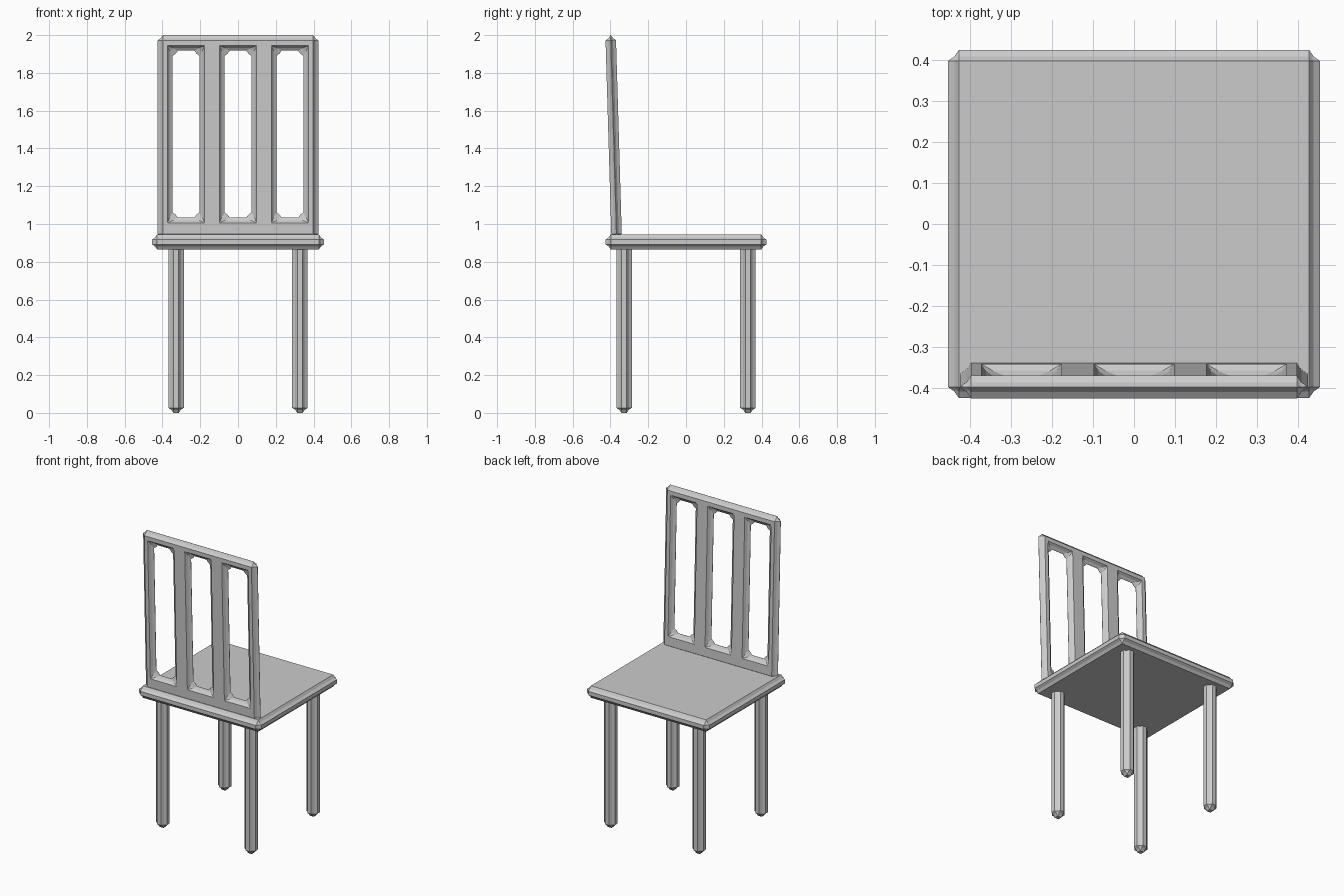
import bpy
import bmesh
import math

if "Cube" in bpy.data.objects:
    bpy.data.objects.remove(bpy.data.objects["Cube"], do_unlink=True)

grey = bpy.data.materials.new("plain_grey")
grey.use_nodes = True
grey.diffuse_color = (0.6, 0.6, 0.6, 1)
grey.node_tree.nodes["Principled BSDF"].inputs["Base Color"].default_value = (0.6, 0.6, 0.6, 1)

BEVEL = 0.027


def add_part(name, bm, location=(0, 0, 0)):
    """Turn a bmesh into an object with hollow-profiled edges."""
    bmesh.ops.recalc_face_normals(bm, faces=bm.faces)
    mesh = bpy.data.meshes.new(name)
    bm.to_mesh(mesh)
    bm.free()
    mesh.materials.append(grey)
    obj = bpy.data.objects.new(name, mesh)
    bpy.context.collection.objects.link(obj)
    obj.location = location
    bevel = obj.modifiers.new("edge_cove", "BEVEL")
    bevel.width = BEVEL
    bevel.segments = 2
    bevel.profile = 0.17
    bevel.limit_method = "ANGLE"
    bevel.angle_limit = math.radians(40)
    return obj


def box(name, size, location):
    bm = bmesh.new()
    bmesh.ops.create_cube(bm, size=1)
    bmesh.ops.scale(bm, vec=size, verts=bm.verts)
    return add_part(name, bm, location)


# Seat
box("seat", (0.91, 0.85, 0.08), (0, 0, 0.905))

# Legs
for side, x in (("right", -0.328), ("left", 0.328)):
    for end, y in (("front", -0.328), ("back", 0.328)):
        box(f"{end}_{side}_leg", (0.082, 0.082, 0.92), (x, y, 0.46))

# Backrest: a plate with three tall openings
xs = (-0.425, -0.346, -0.204, -0.071, 0.071, 0.204, 0.346, 0.425)
zs = (0, 0.114, 0.998, 1.08)
thick = 0.0555
bm = bmesh.new()
grid = [[bm.verts.new((x, -thick / 2, z)) for x in xs] for z in zs]
for row in range(3):
    for col in range(7):
        if row == 1 and col % 2 == 1:
            continue
        bm.faces.new((grid[row][col], grid[row][col + 1],
                      grid[row + 1][col + 1], grid[row + 1][col]))
front = bm.faces[:]
extruded = bmesh.ops.extrude_face_region(bm, geom=front, use_keep_orig=True)
moved = [v for v in extruded["geom"] if isinstance(v, bmesh.types.BMVert)]
bmesh.ops.translate(bm, vec=(0, thick, 0), verts=moved)
# Merge coplanar strips so that only real corners remain
bmesh.ops.dissolve_limit(bm, angle_limit=0.01, verts=bm.verts, edges=bm.edges)
back = add_part("backrest", bm, (0, -0.367, 0.92))
back.rotation_euler.x = math.radians(1.7)
